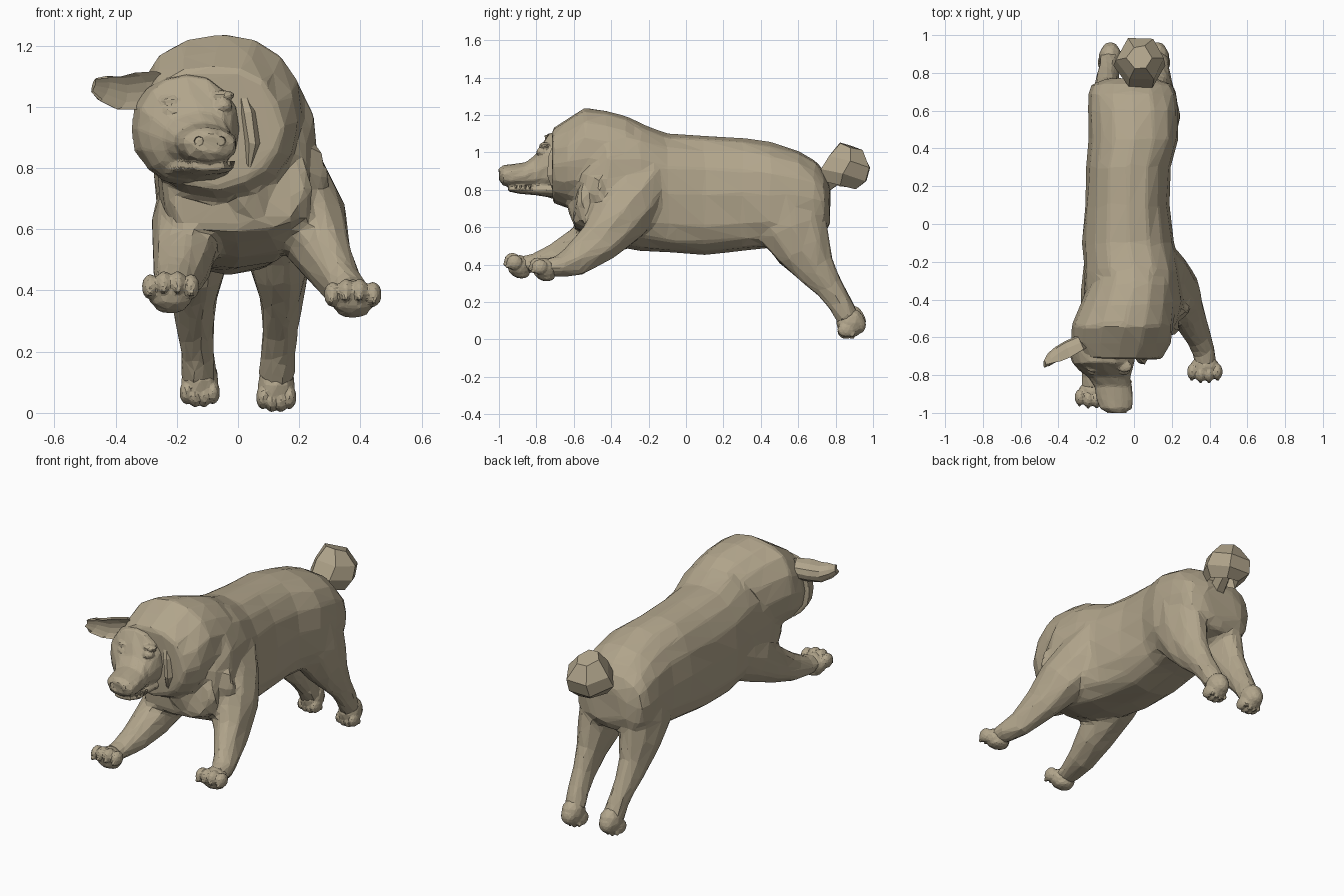
import bpy, bmesh, math, random
from mathutils import Vector, Matrix

random.seed(4)
fur = bpy.data.materials.new("fur")
fur.diffuse_color = (0.44, 0.375, 0.26, 1)


def finish(name, bm):
    bmesh.ops.recalc_face_normals(bm, faces=bm.faces)
    me = bpy.data.meshes.new(name)
    bm.to_mesh(me)
    bm.free()
    me.materials.append(fur)
    ob = bpy.data.objects.new(name, me)
    bpy.context.collection.objects.link(ob)
    return ob


def tube(name, rings, n=10, axis=None, p=2.0, jitter=0.004, p_low=None):
    """Loft of (centre, radius_side, radius_up) rings along a path."""
    bm = bmesh.new()
    pts = [Vector(r[0]) for r in rings]
    loops = []
    for i, (c, ra, rb) in enumerate(rings):
        t = Vector(axis) if axis else pts[min(i + 1, len(pts) - 1)] - pts[max(i - 1, 0)]
        t.normalize()
        ref = Vector((0, 0, 1)) if abs(t.x) > 0.8 else Vector((1, 0, 0))
        side = (ref - t * ref.dot(t)).normalized()
        up = t.cross(side)
        loop = []
        for k in range(n):
            a = 2 * math.pi * k / n
            ca, sa = math.cos(a), math.sin(a)
            q = p_low if p_low and up.z * sa < 0 else p
            ca = math.copysign(abs(ca) ** (2 / q), ca)
            sa = math.copysign(abs(sa) ** (2 / q), sa)
            j = Vector([random.uniform(-jitter, jitter) for _ in range(3)])
            loop.append(bm.verts.new(pts[i] + side * ca * ra + up * sa * rb + j))
        loops.append(loop)
    for a, b in zip(loops, loops[1:]):
        for k in range(n):
            bm.faces.new((a[k], a[(k + 1) % n], b[(k + 1) % n], b[k]))
    bm.faces.new(loops[0])
    bm.faces.new(loops[-1])
    return finish(name, bm)


def trunk(name, rows, n=16, p=2.3, jitter=0.005, p_low=None):
    """Loft along y from rows of y, centre x, half width, bottom z, top z."""
    rings = [((cx, y, (zb + zt) / 2), rx, (zt - zb) / 2) for y, cx, rx, zb, zt in rows]
    return tube(name, rings, n, (0, 1, 0), p, jitter, p_low)


def blobs(name, items, sub=2):
    """Ellipsoids in one mesh, from (centre, radii) pairs."""
    bm = bmesh.new()
    for c, r in items:
        m = Matrix.Translation(c) @ Matrix.Diagonal((*r, 1))
        bmesh.ops.create_icosphere(bm, subdivisions=sub, radius=1, matrix=m)
    return finish(name, bm)


def fuse(name, parts, voxel, ratio, smooth):
    """Merge overlapping parts into one skin, then cut it down to flat facets."""
    bm = bmesh.new()
    for ob in parts:
        bm.from_mesh(ob.data)
        bpy.data.objects.remove(ob)
    ob = finish(name, bm)
    m = ob.modifiers.new("skin", "REMESH")
    m.mode, m.voxel_size = "VOXEL", voxel
    m = ob.modifiers.new("blend", "SMOOTH")
    m.factor, m.iterations = 0.5, smooth
    m = ob.modifiers.new("facets", "DECIMATE")
    m.ratio = ratio
    return ob


# Torso, with a flatter belly than back
body = [trunk("torso", [
    (-0.60, -0.01, 0.20, 0.60, 0.72), (-0.54, -0.01, 0.24, 0.565, 1.0),
    (-0.42, 0.0, 0.265, 0.51, 1.15), (-0.25, -0.01, 0.255, 0.475, 1.155),
    (-0.10, -0.03, 0.242, 0.462, 1.105), (0.10, -0.035, 0.225, 0.452, 1.09),
    (0.30, -0.03, 0.222, 0.472, 1.08), (0.45, 0.0, 0.238, 0.485, 1.055),
    (0.60, -0.002, 0.237, 0.52, 1.005), (0.69, -0.012, 0.23, 0.55, 0.955),
    (0.74, -0.012, 0.21, 0.57, 0.90), (0.768, -0.012, 0.14, 0.62, 0.83)], p_low=2.9)]

# Thick neck and ruff
body.append(trunk("neck_ruff", [
    (-0.20, 0.0, 0.20, 0.62, 1.13), (-0.32, -0.005, 0.235, 0.63, 1.19),
    (-0.43, -0.03, 0.255, 0.68, 1.22), (-0.54, -0.06, 0.27, 0.70, 1.24),
    (-0.63, -0.07, 0.267, 0.70, 1.185), (-0.715, -0.08, 0.225, 0.73, 1.13)], p=2.15))

# Pointed chest folds below the ruff
folds = [((0.20, -0.46, 0.84), (0.25, -0.46, 0.67)), ((0.15, -0.55, 0.78), (0.20, -0.55, 0.63)),
         ((0.02, -0.58, 0.75), (0.06, -0.60, 0.64)), ((-0.14, -0.57, 0.76), (-0.18, -0.56, 0.63))]
for a, b in folds:
    a, b = Vector(a), Vector(b)
    body.append(tube("fold", [(a, 0.08, 0.035), (a.lerp(b, 0.5), 0.08, 0.045), (b, 0.03, 0.015)], n=6))

# Front legs
body.append(tube("right_front_leg", [
    ((0.09, -0.20, 0.86), 0.15, 0.13), ((0.155, -0.28, 0.75), 0.15, 0.17),
    ((0.225, -0.37, 0.64), 0.13, 0.16),
    ((0.285, -0.47, 0.515), 0.092, 0.12), ((0.34, -0.60, 0.415), 0.067, 0.088),
    ((0.37, -0.68, 0.39), 0.06, 0.058), ((0.38, -0.75, 0.385), 0.06, 0.05)], jitter=0.006))
body.append(tube("left_front_leg", [
    ((-0.12, -0.20, 0.71), 0.14, 0.17), ((-0.165, -0.38, 0.61), 0.118, 0.15),
    ((-0.18, -0.56, 0.50), 0.105, 0.108), ((-0.20, -0.70, 0.435), 0.08, 0.078),
    ((-0.215, -0.81, 0.405), 0.062, 0.055), ((-0.22, -0.87, 0.40), 0.06, 0.05)], jitter=0.006))

# Hind legs
for s in (1, -1):
    body.append(tube("hind_leg", [
        ((s * 0.11, 0.53, 0.76), 0.12, 0.18), ((s * 0.125, 0.57, 0.60), 0.118, 0.195),
        ((s * 0.135, 0.632, 0.48), 0.10, 0.155), ((s * 0.14, 0.69, 0.38), 0.076, 0.11),
        ((s * 0.138, 0.765, 0.28), 0.062, 0.076), ((s * 0.132, 0.82, 0.20), 0.058, 0.065),
        ((s * 0.125, 0.87, 0.11), 0.06, 0.062)], jitter=0.006))
fuse("body_and_legs", body, 0.016, 0.05, 3)

# Head: skull, muzzle, lower jaw, closed eyes under soft brows, cheeks
head = [trunk("skull", [
    (-0.66, -0.17, 0.18, 0.74, 1.115),
    (-0.735, -0.165, 0.165, 0.755, 1.10), (-0.775, -0.15, 0.14, 0.78, 1.04),
    (-0.81, -0.13, 0.112, 0.80, 0.985), (-0.86, -0.11, 0.097, 0.81, 0.945),
    (-0.93, -0.10, 0.097, 0.815, 0.935), (-0.975, -0.095, 0.085, 0.825, 0.93),
    (-1.0, -0.095, 0.045, 0.85, 0.91)], p=2.1, jitter=0.004)]
head.append(trunk("jaw", [
    (-0.70, -0.15, 0.13, 0.755, 0.85), (-0.80, -0.125, 0.10, 0.772, 0.83),
    (-0.89, -0.10, 0.085, 0.78, 0.82), (-0.95, -0.095, 0.055, 0.79, 0.82)], n=12, jitter=0.002))
for ex, ez in ((-0.215, 0.985), (-0.05, 1.003)):
    head.append(blobs("eye", [((ex, -0.768, ez), (0.033, 0.034, 0.024)),
                              ((ex, -0.755, ez + 0.035), (0.042, 0.032, 0.016))]))
fuse("head", head, 0.008, 0.10, 1)

# Nostrils facing forward
for tag, nx in (("left", -0.128), ("right", -0.055)):
    bm = bmesh.new()
    m = Matrix.Translation((nx, -0.99, 0.888)) @ Matrix.Rotation(math.pi / 2, 4, "X")
    bmesh.ops.create_cone(bm, cap_ends=False, segments=8, radius1=0.005, radius2=0.016, depth=0.02, matrix=m)
    finish(tag + "_nostril", bm)

# Small teeth on the open side of the mouth
bm = bmesh.new()
for i in range(4):
    m = Matrix.Translation((-0.03 + 0.004 * i, -0.91 + 0.025 * i, 0.812))
    bmesh.ops.create_cone(bm, cap_ends=True, segments=5, radius1=0.003, radius2=0.009, depth=0.022, matrix=m)
finish("teeth", bm)

# Raised ear, hollowed on the front side
ear = tube("left_ear", [
    ((-0.26, -0.66, 1.06), 0.055, 0.08), ((-0.33, -0.695, 1.05), 0.06, 0.085),
    ((-0.39, -0.72, 1.045), 0.055, 0.075), ((-0.44, -0.74, 1.06), 0.042, 0.055),
    ((-0.472, -0.745, 1.07), 0.022, 0.025)], n=12, jitter=0.002)
for v in ear.data.vertices:
    mid = -0.66 + (v.co.x + 0.26) * 0.42
    if v.co.y < mid - 0.004:
        v.co.y = mid + 0.35 * (mid - v.co.y) - 0.015

# Folded ear pressed against the ruff
tube("right_ear", [
    ((0.015, -0.69, 1.05), 0.015, 0.02), ((0.035, -0.71, 0.98), 0.024, 0.026),
    ((0.045, -0.715, 0.88), 0.026, 0.028), ((0.035, -0.70, 0.78), 0.01, 0.012)], n=6)

# Front paws: palm, pad, four toes and claws
for tag, (x, y, z), lift in (("right", (0.375, -0.755, 0.38), 0.0), ("left", (-0.22, -0.89, 0.395), 0.01)):
    items = [((x, y, z - 0.005), (0.076, 0.066, 0.062)), ((x, y + 0.01, z - 0.045), (0.055, 0.045, 0.025))]
    for i in range(4):
        u = i - 1.5
        ty = y - 0.045 + 0.012 * abs(u)
        tz = z + 0.022 - 0.010 * abs(u) + lift
        items.append(((x + 0.044 * u, ty, tz), (0.029, 0.044, 0.042)))
        items.append(((x + 0.046 * u, ty - 0.033, tz - 0.02), (0.012, 0.018, 0.013)))
    fuse(tag + "_front_paw", [blobs("paw", items)], 0.007, 0.18, 1)

# Hind paws, trailing with the toes pointing down
for tag, s, z in (("right", 1, -0.006), ("left", -1, 0.01)):
    x, y = s * 0.125, 0.88
    items = [((x, y, z + 0.095), (0.063, 0.078, 0.08)), ((x, y + 0.045, z + 0.085), (0.045, 0.038, 0.05))]
    for i in range(4):
        u = i - 1.5
        tz = z + 0.042 + 0.010 * abs(u)
        items.append(((x + 0.029 * u, y - 0.025, tz), (0.023, 0.046, 0.04)))
        items.append(((x + 0.030 * u, y + 0.01, tz - 0.022), (0.012, 0.015, 0.018)))
    fuse(tag + "_hind_paw", [blobs("paw", items)], 0.007, 0.18, 1)

# Stubby tail: short stem entering a faceted knob that is hollow underneath
tube("tail_stem", [((0.0, 0.68, 0.82), 0.06, 0.05), ((0.01, 0.75, 0.83), 0.05, 0.045),
                   ((0.03, 0.83, 0.88), 0.045, 0.04)], n=6)
knob = tube("tail_knob", [
    ((0.035, 0.825, 0.825), 0.09, 0.095), ((0.035, 0.845, 0.88), 0.137, 0.142),
    ((0.035, 0.875, 0.95), 0.13, 0.135), ((0.03, 0.88, 1.03), 0.065, 0.07)],
    n=6, axis=(0, 0.3, 1), jitter=0.008)
bm = bmesh.new()
bm.from_mesh(knob.data)
bm.faces.ensure_lookup_table()
under = min(bm.faces, key=lambda f: f.calc_center_median().z)
bmesh.ops.inset_region(bm, faces=[under], thickness=0.02, depth=0.0)
bmesh.ops.translate(bm, verts=under.verts, vec=(0, 0, 0.07))
bm.to_mesh(knob.data)
bm.free()
